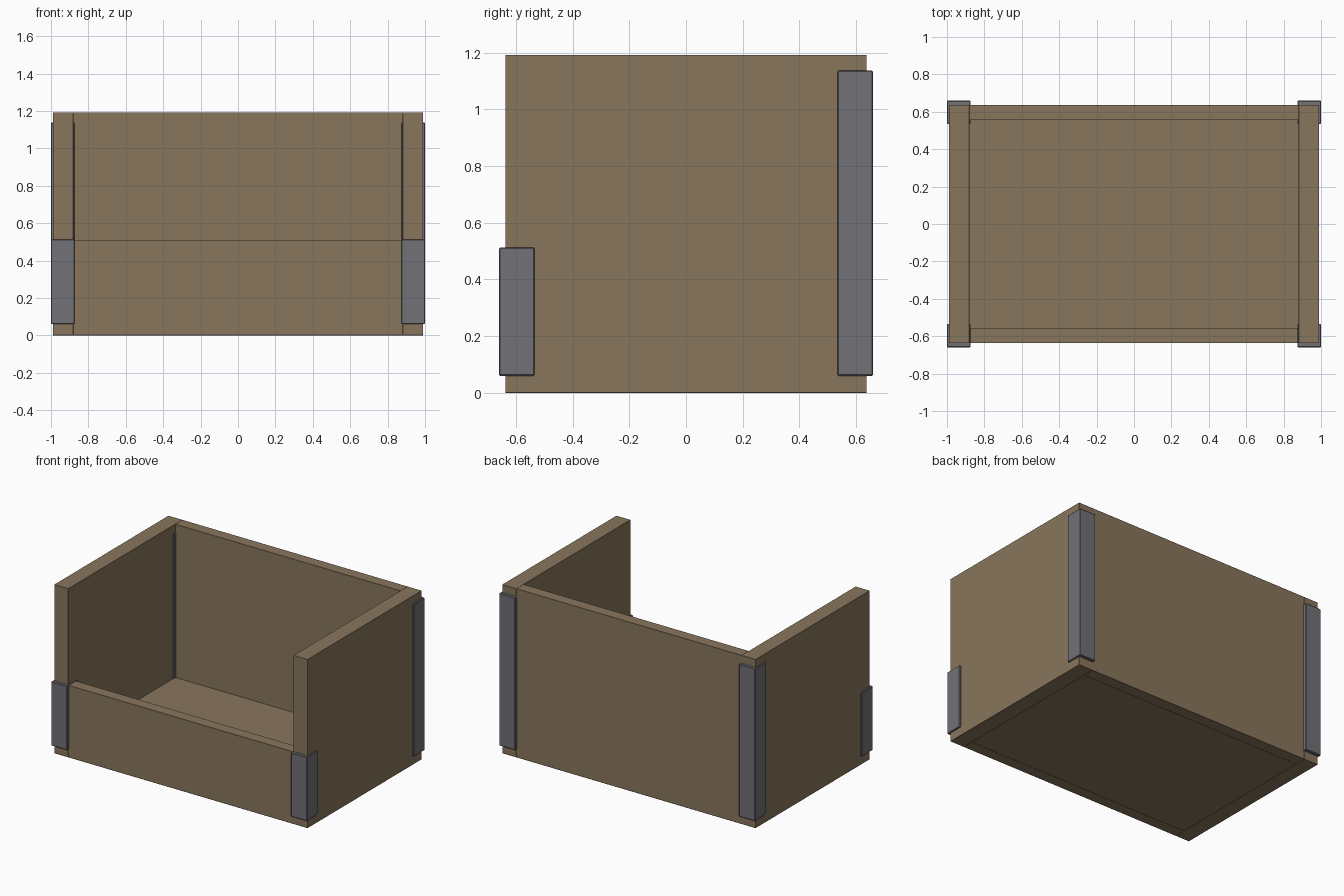
import bpy

if "Cube" in bpy.data.objects:
    bpy.data.objects.remove(bpy.data.objects["Cube"], do_unlink=True)


def make_material(name, color):
    mat = bpy.data.materials.new(name)
    mat.use_nodes = True
    mat.diffuse_color = (*color, 1)
    mat.node_tree.nodes["Principled BSDF"].inputs["Base Color"].default_value = (*color, 1)
    return mat


wood = make_material("brown wood", (0.25, 0.18, 0.11))
metal = make_material("grey metal", (0.165, 0.165, 0.185))


def box(name, low, high, mat, bevel=0.004):
    """Axis-aligned box between two corners, with a fine edge bevel."""
    bpy.ops.mesh.primitive_cube_add(size=1, location=[(a + b) / 2 for a, b in zip(low, high)])
    ob = bpy.context.object
    ob.name = name
    ob.scale = [b - a for a, b in zip(low, high)]
    bpy.ops.object.transform_apply(location=False, rotation=False, scale=True)
    ob.data.materials.append(mat)
    mod = ob.modifiers.new("edge", "BEVEL")
    mod.width = bevel
    mod.segments = 1
    return ob


W, D, H = 0.99, 0.637, 1.192     # outer half width, half depth, height
IN_X, IN_Y = 0.88, 0.556         # inner half width and depth
FLOOR, FRONT = 0.11, 0.51        # floor thickness, front panel height

# Wooden panels
box("floor_panel", (-IN_X, -IN_Y, 0), (IN_X, IN_Y, FLOOR), wood, 0.001)
box("back_panel", (-IN_X, IN_Y, 0), (IN_X, D, H), wood, 0.001)
box("front_panel", (-IN_X, -D, 0), (IN_X, -IN_Y, FRONT), wood, 0.001)

for side, s in (("left", 1), ("right", -1)):
    x0, x1 = sorted((s * IN_X, s * W))
    box(side + "_side_panel", (x0, -D, 0), (x1, D, H), wood, 0.001)

    # Corner posts, slightly proud of the panels inside and out
    x0, x1 = sorted((s * 0.874, s * 1.0))
    box(side + "_back_post", (x0, 0.534, 0.06), (x1, 0.659, 1.137), metal)
    box(side + "_front_post", (x0, -0.659, 0.06), (x1, -0.534, 0.513), metal)
